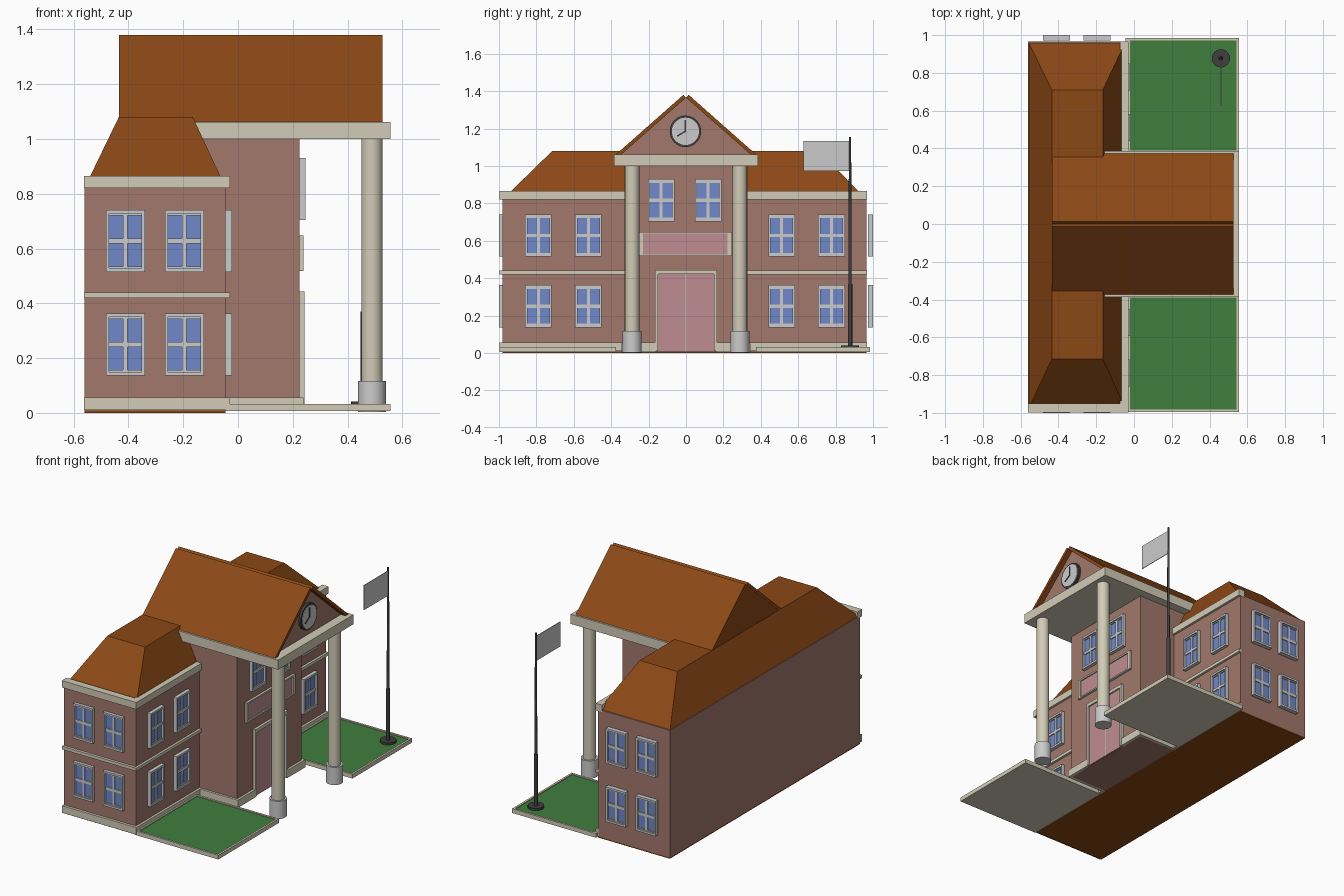
import bpy, bmesh
from math import radians, pi, sin, cos
from mathutils import Matrix, Vector

if "Cube" in bpy.data.objects:
    bpy.data.objects.remove(bpy.data.objects["Cube"])


def material(name, rgb):
    m = bpy.data.materials.new(name)
    m.diffuse_color = (*rgb, 1)
    m.use_nodes = True
    m.node_tree.nodes["Principled BSDF"].inputs["Base Color"].default_value = m.diffuse_color
    return m


BRICK = material("brick", (0.36, 0.19, 0.15))
CREAM = material("cream", (0.64, 0.60, 0.47))
ROOF = material("roof_brown", (0.26, 0.065, 0.008))
GREEN = material("grass", (0.05, 0.21, 0.045))
PINK = material("pink", (0.52, 0.27, 0.29))
BLUE = material("glass_blue", (0.16, 0.25, 0.60))
DARK = material("dark", (0.05, 0.05, 0.05))


def add_box(bm, a, b):
    size = [b[i] - a[i] for i in range(3)]
    mid = [(a[i] + b[i]) / 2 for i in range(3)]
    bmesh.ops.create_cube(bm, size=1, matrix=Matrix.Translation(mid) @ Matrix.Diagonal((*size, 1)))


def finish(name, bm, mat=None):
    bmesh.ops.recalc_face_normals(bm, faces=bm.faces)
    me = bpy.data.meshes.new(name)
    bm.to_mesh(me)
    bm.free()
    if mat:
        me.materials.append(mat)
    ob = bpy.data.objects.new(name, me)
    bpy.context.collection.objects.link(ob)
    return ob


def boxes(name, mat, *pairs):
    bm = bmesh.new()
    for a, b in pairs:
        add_box(bm, a, b)
    return finish(name, bm, mat)


def prism(name, mat, yz, x0, x1):
    """Extrude a y/z outline along x."""
    bm = bmesh.new()
    f = bm.faces.new([bm.verts.new((x0, y, z)) for y, z in yz])
    r = bmesh.ops.extrude_face_region(bm, geom=[f])
    bmesh.ops.translate(bm, vec=(x1 - x0, 0, 0), verts=[v for v in r["geom"] if isinstance(v, bmesh.types.BMVert)])
    return finish(name, bm, mat)


def cylinder(name, mat, centre, r, depth, r2=None, axis="Z", sides=32):
    bm = bmesh.new()
    rot = Matrix.Rotation(pi / 2, 4, "Y") if axis == "X" else Matrix()
    bmesh.ops.create_cone(bm, cap_ends=True, segments=sides, radius1=r, radius2=r if r2 is None else r2,
                          depth=depth, matrix=Matrix.Translation(centre) @ rot)
    ob = finish(name, bm, mat)
    bpy.context.view_layer.objects.active = ob
    ob.select_set(True)
    bpy.ops.object.shade_smooth_by_angle(angle=radians(35))
    ob.select_set(False)
    return ob


# Brick walls and underside
boxes("main_walls", BRICK, ((-0.56, -0.98, 0.008), (-0.045, 0.965, 0.83)))
boxes("building_underside", ROOF, ((-0.56, -0.98, 0), (-0.045, 0.965, 0.008)))
boxes("entrance_block", BRICK, ((-0.3, -0.33, 0.006), (0.225, 0.33, 1.0)))

# Hip roof with flat top
bm = bmesh.new()
loops = []
for x0, x1, y0, y1, z in ((-0.56, -0.045, -0.98, 0.965, 0.822), (-0.435, -0.165, -0.715, 0.71, 1.08)):
    loops.append([bm.verts.new((x, y, z)) for x, y in ((x0, y0), (x1, y0), (x1, y1), (x0, y1))])
for loop in loops:
    bm.faces.new(loop)
for i in range(4):
    j = (i + 1) % 4
    bm.faces.new((loops[0][i], loops[0][j], loops[1][j], loops[1][i]))
finish("hip_roof", bm, ROOF)

# Cornice, middle band and plinth on the wings and the -y end
for name, z0, z1, inner in (("cornice", 0.82, 0.865, 0.075), ("middle_band", 0.42, 0.44, 0.05), ("plinth", 0.01, 0.056, 0.05)):
    back = inner - 0.045
    boxes(name, CREAM,
          ((-inner, -0.98, z0), (-0.03, -0.33, z1)),
          ((-inner, 0.33, z0), (-0.03, 0.967, z1)),
          ((-0.562, -0.997, z0), (-0.03, -0.98 + back, z1)))

# Plinth round the entrance block
boxes("entrance_plinth", CREAM, *[
    p for s in (-1, 1) for p in (
        ((-0.04, min(s * 0.325, s * 0.345), 0.006), (0.24, max(s * 0.325, s * 0.345), 0.056)),
        ((0.22, min(s * 0.16, s * 0.345), 0.006), (0.24, max(s * 0.16, s * 0.345), 0.056)))])

# Porch slab and gable
boxes("porch_slab", CREAM, ((-0.16, -0.386, 1.0), (0.556, 0.386, 1.062)))
for side, s in (("left", -1), ("right", 1)):
    prism(side + "_gable_roof", ROOF,
          [(s * 0.374, 1.062), (s * 0.014, 1.38), (0, 1.365), (s * 0.345, 1.062)], -0.434, 0.528)
tri = [(-0.346, 1.062), (0.346, 1.062), (0, 1.366)]
prism("gable_front", BRICK, tri, 0.3, 0.495)
prism("gable_back", ROOF, tri, -0.433, -0.4)

# Clock on the gable
cylinder("clock_rim", DARK, (0.5, -0.003, 1.185), 0.084, 0.02, axis="X", sides=40)
cylinder("clock_face", None, (0.504, -0.003, 1.185), 0.073, 0.02, axis="X", sides=40)
for name, ang, length in (("minute_hand", 0, 0.06), ("hour_hand", 120, 0.052)):
    hand = boxes(name, DARK, ((0, -0.004, -0.004), (0.004, 0.004, length)))
    hand.location = (0.513, -0.003, 1.185)
    hand.rotation_euler.x = radians(ang)

# Columns
for side, s in (("left", -1), ("right", 1)):
    cylinder(side + "_column", CREAM, (0.489, s * 0.288, 0.55), 0.039, 0.91)
    cylinder(side + "_column_base", None, (0.489, s * 0.288, 0.06), 0.051, 0.114)

# Windows: frame with glazing bars and a recessed pane, facing +x
W, H = 0.071, 0.113
bm = bmesh.new()
for s in (-1, 1):
    a, b = sorted((s * W, s * (W - 0.012)))
    add_box(bm, (-0.004, a, -H), (0.024, b, H))
    a, b = sorted((s * H, s * (H - 0.013)))
    add_box(bm, (-0.004, -W + 0.012, a), (0.024, W - 0.012, b))
    a, b = sorted((s * (H - 0.013), s * (H - 0.02)))
    add_box(bm, (-0.004, -W + 0.012, a), (0.016, W - 0.012, b))
add_box(bm, (-0.004, -0.008, -H + 0.013), (0.016, 0.008, H - 0.013))
for a, b in ((-W + 0.012, -0.008), (0.008, W - 0.012)):
    add_box(bm, (-0.004, a, -0.009), (0.016, b, 0.009))
frame = finish("window_frame", bm)
glass = boxes("window_glass", BLUE, ((-0.003, -W + 0.01, -H + 0.01), (0.01, W - 0.01, H - 0.01)))

places = [((0.223, y, 0.817), 0) for y in (-0.133, 0.118)]
for z in (0.25, 0.628):
    places += [((-0.046, y, z), 0) for y in (-0.789, -0.522, 0.511, 0.778)]
    for x in (-0.411, -0.196):
        places += [((x, -0.976, z), -90), ((x, 0.976, z), 90)]
for i, (loc, ang) in enumerate(places):
    for part in (frame, glass):
        ob = part if i == 0 else part.copy()
        if i:
            bpy.context.collection.objects.link(ob)
        ob.location = loc
        ob.rotation_euler.z = radians(ang)

# Double door
boxes("door_frame", CREAM,
      ((0.22, -0.166, 0.01), (0.242, -0.151, 0.444)),
      ((0.22, 0.151, 0.01), (0.242, 0.166, 0.444)),
      ((0.22, -0.151, 0.422), (0.242, 0.151, 0.444)))
boxes("door_leaves", PINK,
      ((0.22, -0.151, 0.008), (0.232, -0.003, 0.422)),
      ((0.22, 0.003, 0.008), (0.232, 0.151, 0.422)))
boxes("door_gap", CREAM, ((0.22, -0.003, 0.008), (0.229, 0.003, 0.422)))

# Blank sign board
boxes("sign_frame", CREAM,
      ((0.22, -0.251, 0.518), (0.24, -0.23, 0.648)),
      ((0.22, 0.222, 0.518), (0.24, 0.246, 0.648)),
      ((0.22, -0.23, 0.518), (0.24, 0.222, 0.527)),
      ((0.22, -0.23, 0.638), (0.24, 0.222, 0.648)))
boxes("sign_panel", PINK, ((0.22, -0.23, 0.527), (0.232, 0.222, 0.638)))

# Lawns with a raised kerb
for side, y0, y1 in (("left", -0.996, -0.375), ("right", 0.375, 0.985)):
    x0, x1, t = -0.045, 0.556, 0.013
    boxes(side + "_kerb", CREAM,
          ((x0, y0, 0.006), (x1, y1, 0.02)),
          ((x0, y0, 0.02), (x1, y0 + t, 0.033)),
          ((x0, y1 - t, 0.02), (x1, y1, 0.033)),
          ((x1 - t, y0 + t, 0.02), (x1, y1 - t, 0.033)),
          ((x0, y0 + t, 0.02), (-0.02, y1 - t, 0.033)))
    boxes(side + "_grass", GREEN, ((-0.02, y0 + t, 0.018), (x1 - t, y1 - t, 0.027)))

# Flagpole and flag
px, py = 0.46, 0.877
cylinder("flagpole_base", DARK, (px, py, 0.033), 0.048, 0.016)
cylinder("flagpole_lower", DARK, (px, py, 0.2), 0.012, 0.34, sides=16)
cylinder("flagpole_upper", DARK, (px, py, 0.76), 0.009, 0.79, r2=0.006, sides=16)
boxes("flag", None, ((px - 0.002, 0.628, 0.973), (px + 0.002, 0.875, 1.133)))
